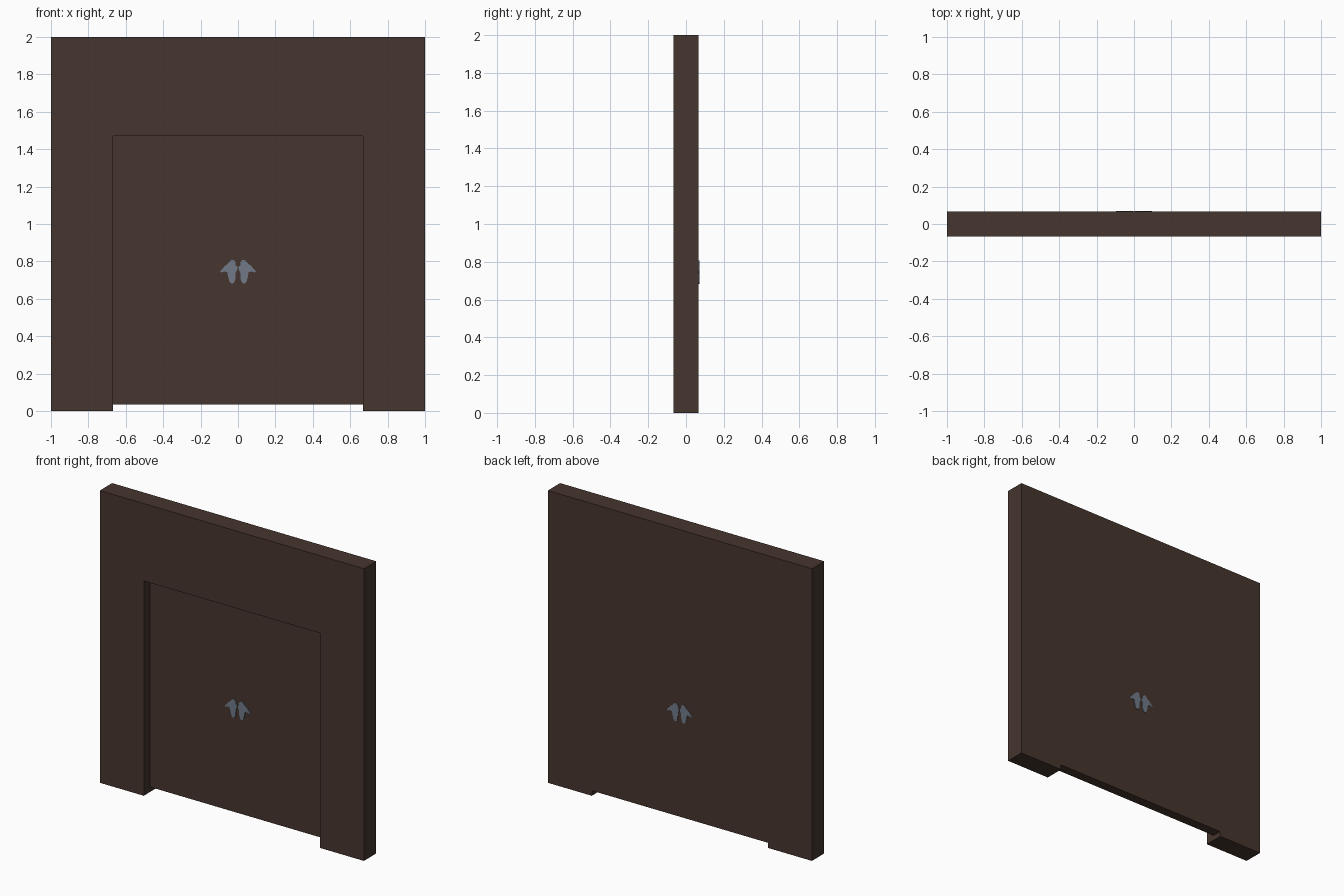
import bpy, bmesh

if "Cube" in bpy.data.objects:
    bpy.data.objects.remove(bpy.data.objects["Cube"])


def material(name, rgb):
    m = bpy.data.materials.new(name)
    m.diffuse_color = (*rgb, 1)
    m.use_nodes = True
    m.node_tree.nodes["Principled BSDF"].inputs["Base Color"].default_value = m.diffuse_color
    return m


WOOD = material("dark brown wood", (0.061, 0.035, 0.026))
STEEL = material("blue grey metal", (0.165, 0.195, 0.25))


def prism(name, outline, y0, y1, mat):
    """Extrude an x-z outline from y0 to y1."""
    bm = bmesh.new()
    face = bm.faces.new([bm.verts.new((x, y0, z)) for x, z in outline])
    ext = bmesh.ops.extrude_face_region(bm, geom=[face])
    moved = [v for v in ext["geom"] if isinstance(v, bmesh.types.BMVert)]
    bmesh.ops.translate(bm, verts=moved, vec=(0, y1 - y0, 0))
    bmesh.ops.recalc_face_normals(bm, faces=bm.faces)
    mesh = bpy.data.meshes.new(name)
    bm.to_mesh(mesh)
    bm.free()
    mesh.materials.append(mat)
    ob = bpy.data.objects.new(name, mesh)
    bpy.context.collection.objects.link(ob)
    return ob


def rect(hw, z0, z1):
    return [(-hw, z0), (hw, z0), (hw, z1), (-hw, z1)]


def cut(target, cutter):
    mod = target.modifiers.new("cut", 'BOOLEAN')
    mod.operation = 'DIFFERENCE'
    mod.solver = 'EXACT'
    mod.object = cutter
    bpy.context.view_layer.objects.active = target
    bpy.ops.object.modifier_apply(modifier=mod.name)
    bpy.data.objects.remove(cutter)


# Wall slab with a front recess and a gap under the panel
T = 0.0667
wall = prism("wall_with_door_panel", rect(1, 0, 2), -T, T, WOOD)
cut(wall, prism("recess_cutter", rect(0.667, -0.1, 1.47), -0.2, 0, WOOD))
cut(wall, prism("gap_cutter", rect(0.667, -0.1, 0.035), -0.2, 0.2, WOOD))

# Pair of small ornamental plates on the panel, front and back
half = [(0.002, 0.762), (0.004, 0.772), (0.013, 0.78), (0.012, 0.793),
        (0.02, 0.806), (0.034, 0.808), (0.045, 0.799), (0.056, 0.786),
        (0.07, 0.777), (0.083, 0.76), (0.096, 0.748), (0.09, 0.74),
        (0.075, 0.746), (0.057, 0.743), (0.053, 0.72), (0.046, 0.692),
        (0.036, 0.682), (0.022, 0.684), (0.014, 0.705), (0.012, 0.74)]
for label, y0, y1 in (("front", -0.006, 0.002), ("back", T - 0.002, T + 0.004)):
    for side, s in (("left", -1), ("right", 1)):
        prism(f"{label}_{side}_plate", [(s * x, z) for x, z in half], y0, y1, STEEL)
